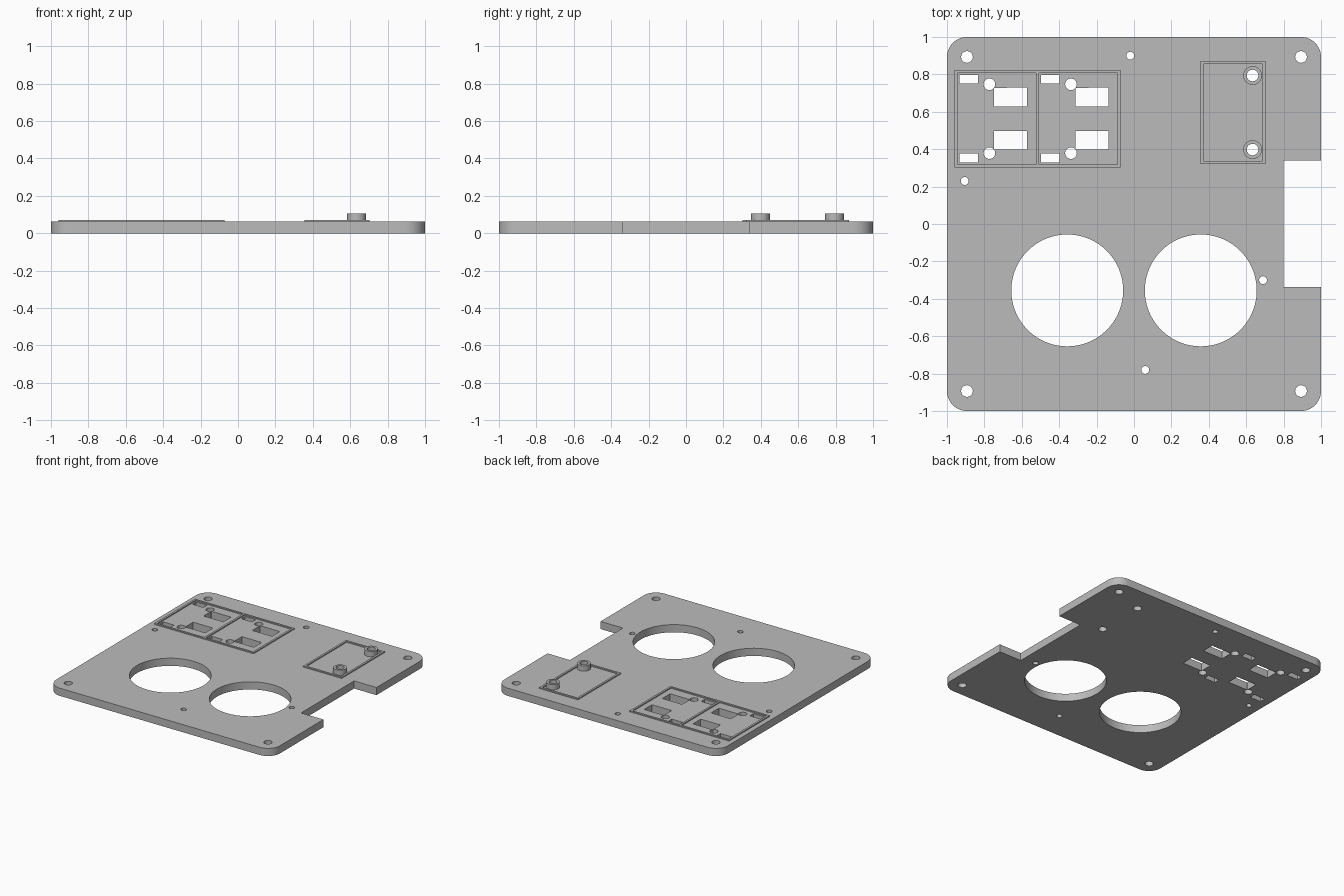
import bpy
import bmesh
import math

cube = bpy.data.objects.get("Cube")
if cube:
    bpy.data.objects.remove(cube, do_unlink=True)

grey = bpy.data.materials.new("plain grey")
grey.use_nodes = True
grey.diffuse_color = (0.5, 0.5, 0.5, 1)
grey.node_tree.nodes["Principled BSDF"].inputs["Base Color"].default_value = (0.5, 0.5, 0.5, 1)


def arc(x, y, r, start=0, sweep=360, n=48):
    count = n if sweep == 360 else n + 1
    angles = [math.radians(start + sweep * i / n) for i in range(count)]
    return [(x + r * math.cos(a), y + r * math.sin(a)) for a in angles]


def rect(x0, x1, y0, y1):
    return [(x0, y0), (x1, y0), (x1, y1), (x0, y1)]


def slab(name, loops, z0, z1):
    """Extrude an outline (first loop) with holes (other loops) from z0 to z1."""
    curve = bpy.data.curves.new(name + " profile", 'CURVE')
    curve.dimensions = '2D'
    curve.fill_mode = 'BOTH'
    curve.extrude = (z1 - z0) / 2
    for loop in loops:
        spline = curve.splines.new('POLY')
        spline.points.add(len(loop) - 1)
        for point, (x, y) in zip(spline.points, loop):
            point.co = (x, y, 0, 1)
        spline.use_cyclic_u = True
    helper = bpy.data.objects.new(name + " helper", curve)
    bpy.context.collection.objects.link(helper)
    bpy.context.view_layer.update()
    graph = bpy.context.evaluated_depsgraph_get()
    mesh = bpy.data.meshes.new_from_object(helper.evaluated_get(graph))
    bpy.data.objects.remove(helper, do_unlink=True)

    # Weld the caps to the walls
    bm = bmesh.new()
    bm.from_mesh(mesh)
    bmesh.ops.remove_doubles(bm, verts=bm.verts, dist=0.0001)
    bmesh.ops.translate(bm, verts=bm.verts, vec=(0, 0, (z0 + z1) / 2))
    bmesh.ops.recalc_face_normals(bm, faces=bm.faces)
    bm.to_mesh(mesh)
    bm.free()
    mesh.name = name
    mesh.materials.clear()
    mesh.materials.append(grey)
    obj = bpy.data.objects.new(name, mesh)
    bpy.context.collection.objects.link(obj)
    bpy.ops.object.select_all(action='DESELECT')
    obj.select_set(True)
    bpy.context.view_layer.objects.active = obj
    bpy.ops.object.shade_smooth_by_angle(angle=math.radians(30))
    return obj


TOP, RIM, BOSS = 0.062, 0.071, 0.105
PITCH = 0.436          # spacing of the two socket bays
boss_centres = [(0.634, 0.794), (0.634, 0.398)]

# Plate outline: rounded corners and the notch in the left edge
R = 0.107
C = 1 - R
outline = arc(-C, -C, R, 180, 90, 12) + arc(C, -C, R, 270, 90, 12)
outline += [(1, -0.338), (0.8, -0.338), (0.8, 0.34), (1, 0.34)]
outline += arc(C, C, R, 0, 90, 12) + arc(-C, C, R, 90, 90, 12)

# Corner screw holes, large round openings and small pin holes
holes = [arc(sx * C, sy * C, 0.031) for sx in (-1, 1) for sy in (-1, 1)]
holes += [arc(sx * 0.357, -0.355, 0.299, n=96) for sx in (-1, 1)]
holes += [arc(x, y, 0.021, n=32) for x, y in
          ((-0.02, 0.9), (-0.905, 0.23), (0.69, -0.3), (0.06, -0.78))]
holes += [arc(x, y, 0.031) for x, y in boss_centres]

# Socket bays: slots, round holes and windows, mirrored about the bay centre
MID = 0.563
for bay in range(2):
    dx = bay * PITCH
    for s in (-1, 1):
        for x0, x1, near, far in ((-0.932, -0.834, 0.187, 0.234),
                                  (-0.749, -0.572, 0.066, 0.166)):
            ys = sorted((MID + s * near, MID + s * far))
            holes.append(rect(x0 + dx, x1 + dx, *ys))
        holes.append(arc(-0.773 + dx, MID + s * 0.184, 0.031))

slab("base_plate", [outline] + holes, 0, TOP)

# Raised locating rims
bays = [rect(-0.944 + i * PITCH, -0.524 + i * PITCH, 0.317, 0.808) for i in range(2)]
slab("socket_rim", [rect(-0.96, -0.072, 0.302, 0.823)] + bays, TOP - 0.002, RIM)
slab("board_rim", [rect(0.356, 0.702, 0.322, 0.872), rect(0.372, 0.686, 0.338, 0.856)],
     TOP - 0.002, RIM)

# Hollow mounting bosses
for label, (x, y) in zip(("back", "front"), boss_centres):
    slab(label + "_boss", [arc(x, y, 0.05), arc(x, y, 0.031)], TOP - 0.002, BOSS)
